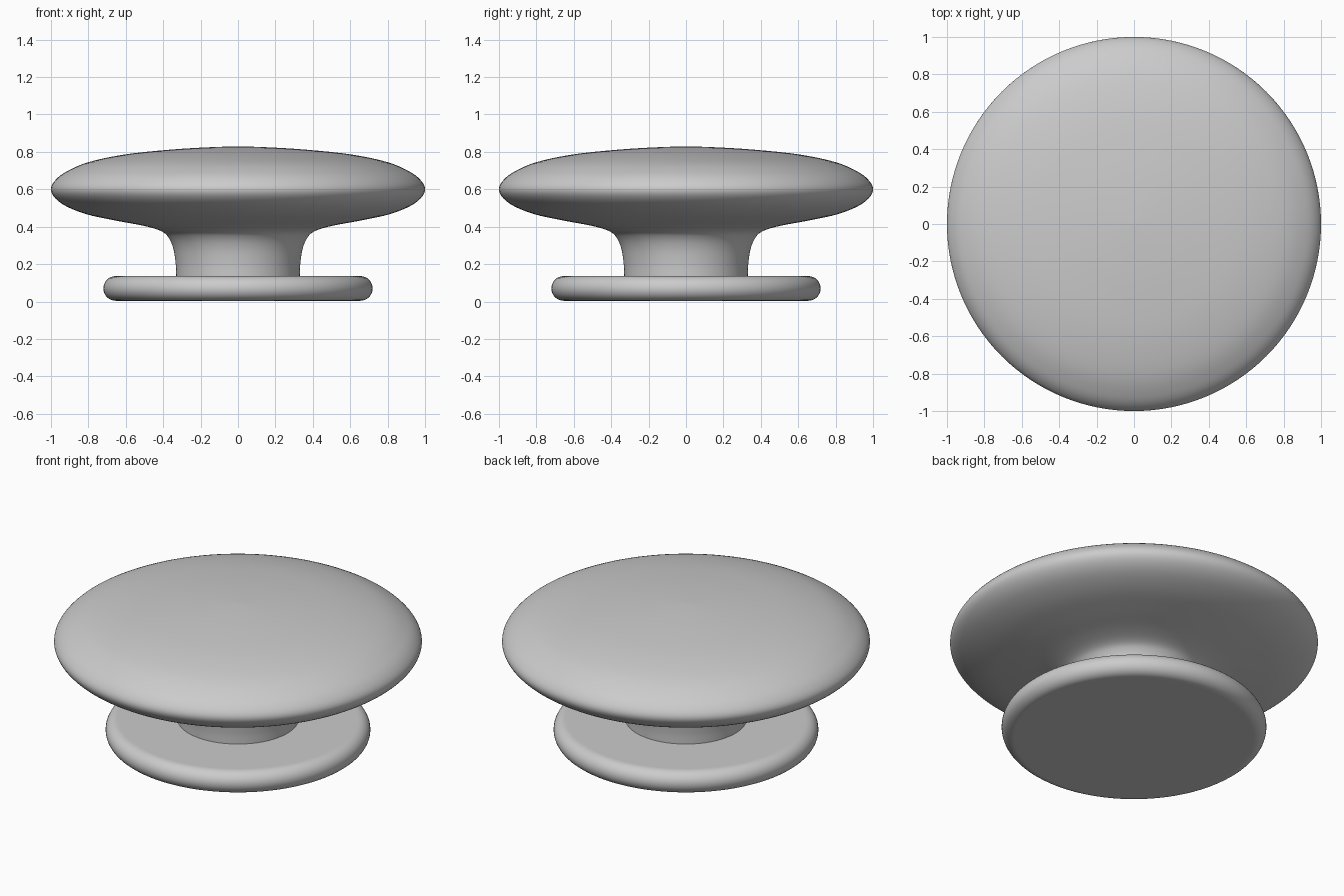
import bpy
import bmesh
import math
from mathutils import Vector

cube = bpy.data.objects.get("Cube")
if cube:
    bpy.data.objects.remove(cube, do_unlink=True)

SEGMENTS = 128

# Single plain grey finish
grey = bpy.data.materials.new("plain_grey")
grey.use_nodes = True
colour = (0.6, 0.6, 0.6, 1)
grey.diffuse_color = colour
grey.node_tree.nodes["Principled BSDF"].inputs["Base Color"].default_value = colour


def smooth_path(points, steps=6):
    """Catmull-Rom curve through (radius, height) points."""
    pts = [Vector(p) for p in points]
    pts = [2 * pts[0] - pts[1]] + pts + [2 * pts[-1] - pts[-2]]
    path = []
    for a, b, c, d in zip(pts, pts[1:], pts[2:], pts[3:]):
        for i in range(steps):
            t = i / steps
            path.append(b + (c - a) * (t / 2)
                        + (2 * a - 5 * b + 4 * c - d) * (t * t / 2)
                        + (3 * b - a - 3 * c + d) * (t ** 3 / 2))
    return path + [pts[-2]]


def lathe(name, profile):
    """Spin a (radius, height) profile around the z axis."""
    bm = bmesh.new()
    verts = [bm.verts.new((r, 0, z)) for r, z in profile]
    edges = [bm.edges.new(pair) for pair in zip(verts, verts[1:])]
    bmesh.ops.spin(bm, geom=verts + edges, cent=(0, 0, 0), axis=(0, 0, 1),
                   angle=math.tau, steps=SEGMENTS, use_duplicate=False)
    bmesh.ops.remove_doubles(bm, verts=bm.verts, dist=0.0005)
    bmesh.ops.recalc_face_normals(bm, faces=bm.faces)
    mesh = bpy.data.meshes.new(name)
    bm.to_mesh(mesh)
    bm.free()
    mesh.materials.append(grey)
    obj = bpy.data.objects.new(name, mesh)
    bpy.context.collection.objects.link(obj)
    bpy.ops.object.select_all(action="DESELECT")
    bpy.context.view_layer.objects.active = obj
    obj.select_set(True)
    bpy.ops.object.shade_smooth_by_angle(angle=math.radians(35))
    return obj


# Flat round base with a half-round rim
rim, reach = 0.066, 0.72
rim_arc = [(reach - rim + rim * math.cos(a), 0.004 + rim + rim * math.sin(a))
           for a in (math.pi * (i / 16 - 0.5) for i in range(17))]
base_profile = [(0, 0.004), (0.645, 0.004)] + rim_arc + [(0.645, 0.136), (0, 0.136)]
lathe("base_plate", base_profile)

# Neck flaring into the wide domed head
head_points = [
    (0.33, 0.13), (0.333, 0.2), (0.345, 0.28), (0.37, 0.34), (0.41, 0.376),
    (0.5, 0.404), (0.65, 0.432), (0.8, 0.464), (0.91, 0.505), (0.975, 0.55),
    (1.0, 0.597), (0.98, 0.645), (0.92, 0.693), (0.8, 0.745), (0.6, 0.787),
    (0.35, 0.813), (0.15, 0.825), (0, 0.83)]
lathe("neck_and_head", smooth_path(head_points))
